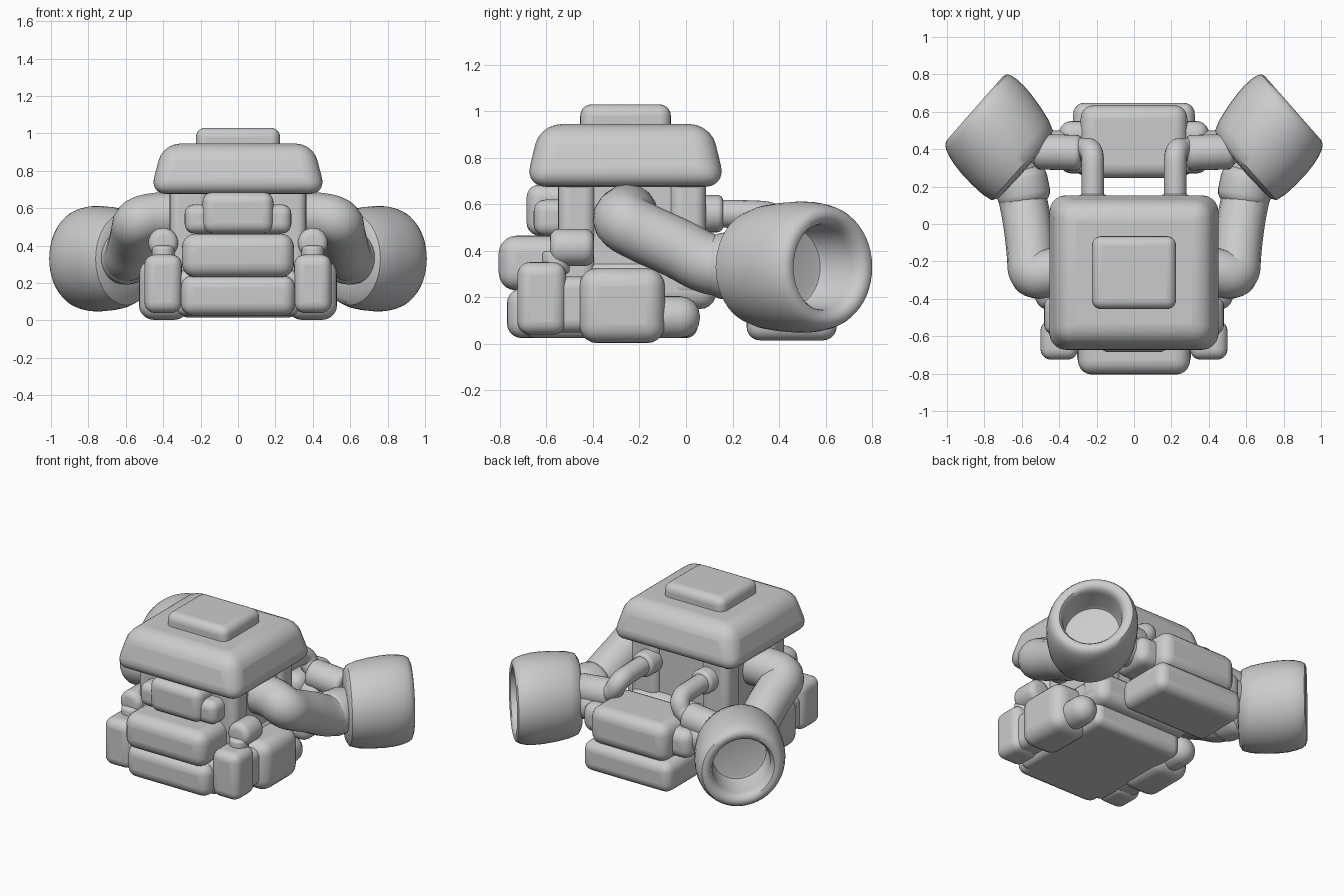
import bpy, bmesh, math
from mathutils import Vector

if "Cube" in bpy.data.objects:
    bpy.data.objects.remove(bpy.data.objects["Cube"], do_unlink=True)

GREY = (0.6, 0.6, 0.6, 1)
metal = bpy.data.materials.new("plain grey metal")
metal.use_nodes = True
metal.diffuse_color = GREY
metal.node_tree.nodes["Principled BSDF"].inputs["Base Color"].default_value = GREY


def finish(name, bm, bevel=0, mirror=False):
    """Turn a bmesh into a smooth object, optionally rounded and mirrored across x."""
    bmesh.ops.recalc_face_normals(bm, faces=bm.faces)
    mesh = bpy.data.meshes.new(name)
    bm.to_mesh(mesh)
    bm.free()
    mesh.materials.append(metal)
    ob = bpy.data.objects.new(name, mesh)
    bpy.context.collection.objects.link(ob)
    if bevel:
        mod = ob.modifiers.new("rounding", 'BEVEL')
        mod.width, mod.segments, mod.limit_method = bevel, 5, 'NONE'
    if mirror:
        mod = ob.modifiers.new("mirror", 'MIRROR')
        mod.use_mirror_merge = False
    return ob


def block(name, x, y, z, bevel=0.05, mirror=False, taper=(1, 1)):
    """Rounded box between (low, high) limits; taper scales its top."""
    lo, hi = Vector((x[0], y[0], z[0])), Vector((x[1], y[1], z[1]))
    mid, size = (lo + hi) / 2, hi - lo
    bm = bmesh.new()
    bmesh.ops.create_cube(bm, size=1)
    for v in bm.verts:
        top = v.co.z > 0
        v.co = Vector((v.co.x * size.x * (taper[0] if top else 1),
                       v.co.y * size.y * (taper[1] if top else 1),
                       v.co.z * size.z)) + mid
    return finish(name, bm, bevel, mirror)


def lathe(name, profile, origin, axis, sides=48, lean=0):
    """Spin (radius, distance) points around an axis; lean shifts the far end sideways."""
    axis = Vector(axis).normalized()
    turn = axis.to_track_quat('Z', 'Y')
    side = Vector((axis.y, -axis.x, 0))
    bm = bmesh.new()
    verts = [bm.verts.new(Vector((r, 0, d))) for r, d in profile]
    edges = [bm.edges.new(p) for p in zip(verts, verts[1:])]
    bmesh.ops.spin(bm, geom=verts + edges, cent=(0, 0, 0), axis=(0, 0, 1),
                   angle=math.tau, steps=sides, use_duplicate=False)
    bmesh.ops.remove_doubles(bm, verts=bm.verts, dist=0.0005)
    for v in bm.verts:
        v.co = turn @ v.co + Vector(origin) + side * lean * v.co.z
    return finish(name, bm, 0, True)


def rounded_rod(name, origin, axis, radius, length, edge):
    """Cylinder with softened rims, starting at origin."""
    arc = [(edge * math.sin(i * math.pi / 8), edge * (1 - math.cos(i * math.pi / 8))) for i in range(5)]
    low = [(radius - edge + a, b) for a, b in arc]
    high = [(r, length - d) for r, d in reversed(low)]
    return lathe(name, [(0, 0)] + low + high + [(0, length)], origin, axis, 32)


def pipe(name, points, radius):
    """Bent tube through path points, converted to a mesh with a mirrored twin."""
    curve = bpy.data.curves.new(name, 'CURVE')
    curve.dimensions = '3D'
    curve.bevel_depth, curve.bevel_resolution, curve.use_fill_caps = radius, 6, True
    spline = curve.splines.new('NURBS')
    spline.points.add(len(points) - 1)
    for p, co in zip(spline.points, points):
        p.co = (*co, 1)
    spline.use_endpoint_u, spline.order_u, spline.resolution_u = True, 3, 8
    temp = bpy.data.objects.new(name, curve)
    bpy.context.collection.objects.link(temp)
    mesh = bpy.data.meshes.new_from_object(temp.evaluated_get(bpy.context.evaluated_depsgraph_get()))
    bpy.data.objects.remove(temp, do_unlink=True)
    bm = bmesh.new()
    bm.from_mesh(mesh)
    bpy.data.meshes.remove(mesh)
    return finish(name, bm, 0, True)


# Central body with corner columns, and cover
block("body_core", (-.335, .335), (-.53, .05), (.2, .75), .05)
block("body_lower_core", (-.36, .36), (-.55, .13), (.15, .36), .07)
block("front_column", (.16, .365), (-.55, -.39), (.2, .75), .05, True)
block("back_column", (.16, .365), (-.07, .085), (.2, .75), .05, True)
block("body_base", (-.33, .33), (-.7, .05), (.025, .27), .05)
block("top_cover", (-.472, .472), (-.692, .172), (.675, .945), .09, taper=(.85, .85))
block("top_cap", (-.225, .225), (-.455, -.065), (.85, 1.03), .05)

# Stacked front blocks
block("front_upper_block", (-.19, .19), (-.685, -.4), (.465, .685), .055)
block("front_upper_ears", (-.285, .285), (-.655, -.45), (.465, .62), .05)
block("front_middle_block", (-.3, .3), (-.805, -.45), (.23, .465), .075)
block("front_lower_block", (-.305, .305), (-.77, -.45), (.025, .24), .065)

# Side pods and corner posts
block("corner_post", (.3, .5), (-.725, -.515), (.04, .352), .055, True)
block("corner_neck", (.3, .475), (-.6, -.4), (.05, .29), .05, True)
block("side_pod", (.26, .53), (-.46, -.09), (.003, .327), .08, True)
rounded_rod("side_pod_tip", (.39, -.2, .115), (0, 1, 0), .09, .26, .085)
rounded_rod("corner_knob", (.4, -.585, .415), (0, 1, 0), .08, .19, .04)
rounded_rod("corner_knob_stem", (.4, -.56, .3), (0, 0, 1), .06, .1, .02)

# Side exhaust pipes with a collar before the nozzle
pipe("exhaust_pipe", [(.28, -.25, .56), (.43, -.25, .56), (.545, -.285, .53), (.55, -.17, .47),
                      (.565, -.03, .41), (.585, .09, .34), (.61, .2, .33), (.645, .32, .33)], .129)
rounded_rod("exhaust_collar", (.578, .1, .335), (.2, 1, 0), .143, .2, .06)

# Round nozzles with an open, recessed mouth
lathe("nozzle", [(0, -.222), (.15, -.222), (.215, -.215), (.248, -.195), (.266, -.14), (.277, -.06),
                 (.282, .02), (.281, .08), (.274, .13), (.264, .165), (.25, .188), (.228, .197),
                 (.203, .19), (.188, .17), (.181, .14), (.176, .0), (.168, -.02), (.15, -.025), (0, -.025)],
      (.723, .466, .33), (.75, .66, 0), lean=-.16)

# Rear unit joined to the nozzles
block("rear_upper_block", (-.285, .285), (.245, .635), (.2, .45), .07)
block("rear_lower_block", (-.325, .325), (.26, .648), (.015, .215), .06)
block("rear_ear", (.2, .4), (.27, .55), (.22, .41), .065, True)
rounded_rod("rear_joint", (.3, .4, .34), (1, 0, 0), .1, .3, .03)

# Rear feed pipes with collars
rounded_rod("feed_collar", (.22, .02, .56), (0, 1, 0), .08, .14, .025)
pipe("feed_pipe", [(.22, .05, .56), (.22, .25, .56), (.22, .4, .55), (.27, .4, .44), (.5, .4, .4)], .06)
rounded_rod("feed_sleeve", (.28, .38, .44), (1, .03, -.1), .095, .25, .03)

# Smooth shading that keeps real edges crisp
meshes = [o for o in bpy.context.scene.objects if o.type == 'MESH']
for ob in meshes:
    ob.select_set(True)
bpy.context.view_layer.objects.active = meshes[0]
bpy.ops.object.shade_smooth_by_angle(angle=math.radians(40))
